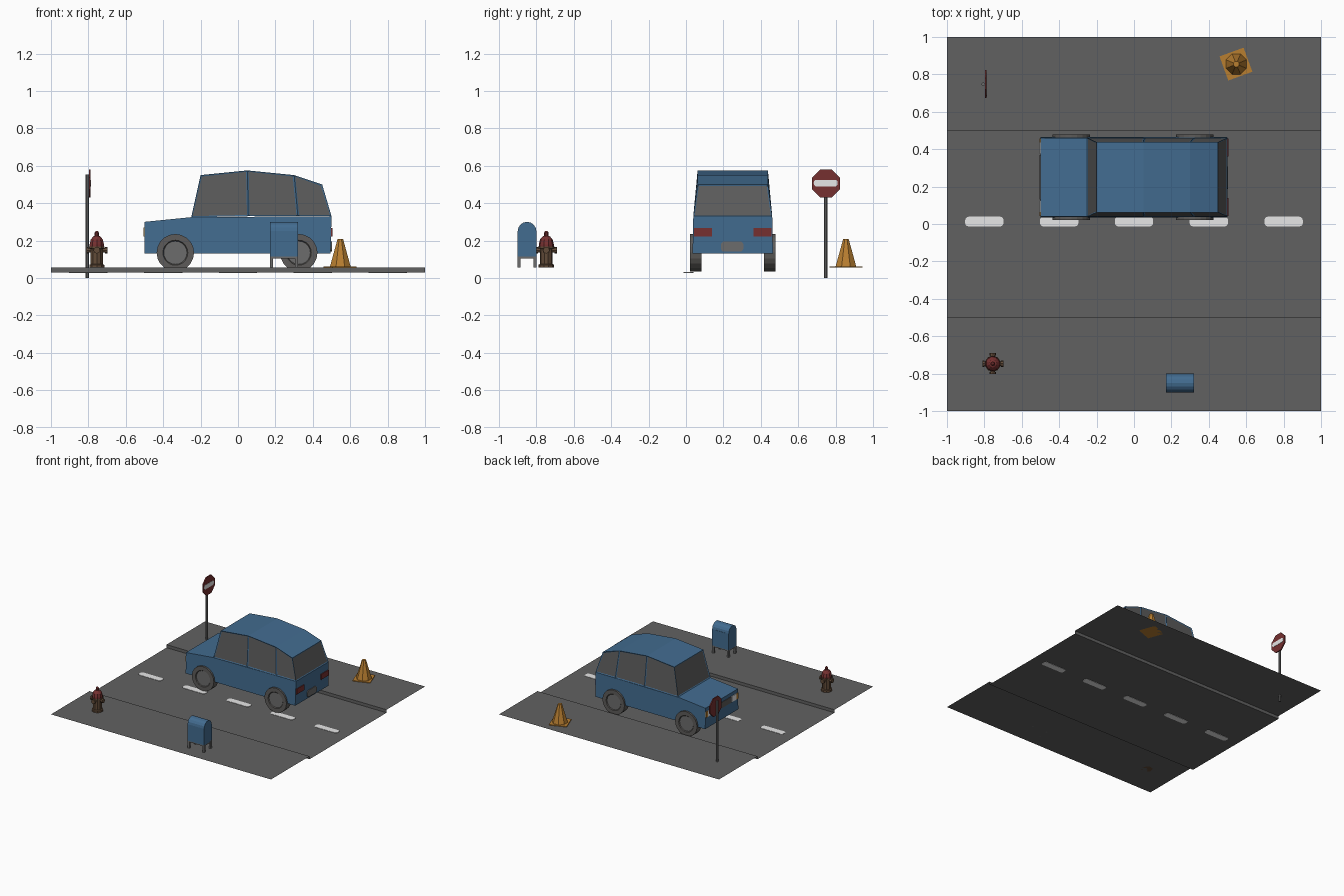
import bpy, bmesh, math
from mathutils import Matrix, Vector

if "Cube" in bpy.data.objects:
    bpy.data.objects.remove(bpy.data.objects["Cube"])


def material(name, r, g, b):
    m = bpy.data.materials.new(name)
    m.diffuse_color = (r, g, b, 1)
    m.use_nodes = True
    m.node_tree.nodes["Principled BSDF"].inputs["Base Color"].default_value = m.diffuse_color
    return m


BLUE = material("blue paint", 0.055, 0.15, 0.28)
ASPHALT = material("asphalt grey", 0.12, 0.12, 0.12)
GLASS = material("window grey", 0.105, 0.105, 0.105)
TYRE = material("tyre grey", 0.11, 0.105, 0.10)
METAL = material("metal grey", 0.15, 0.15, 0.15)
WHITE = material("white", 0.8, 0.8, 0.8)
RED = material("dark red", 0.18, 0.03, 0.03)
ORANGE = material("orange", 0.48, 0.21, 0.03)
BROWN = material("brown", 0.12, 0.07, 0.04)


def finish(name, bm, *mats, fix=True):
    if fix:
        bmesh.ops.recalc_face_normals(bm, faces=bm.faces[:])
    me = bpy.data.meshes.new(name)
    bm.to_mesh(me)
    bm.free()
    for m in mats:
        me.materials.append(m)
    ob = bpy.data.objects.new(name, me)
    bpy.context.collection.objects.link(ob)
    return ob


def prism(name, pts, axis, a, b, mat):
    """Extrude a 2D outline along an axis from a to b."""
    place = {"x": lambda p, d: (d, p[0], p[1]),
             "y": lambda p, d: (p[0], d, p[1]),
             "z": lambda p, d: (p[0], p[1], d)}[axis]
    bm = bmesh.new()
    lo = [bm.verts.new(place(p, a)) for p in pts]
    hi = [bm.verts.new(place(p, b)) for p in pts]
    bm.faces.new(lo)
    bm.faces.new(hi)
    for i in range(len(pts)):
        j = (i + 1) % len(pts)
        bm.faces.new((lo[i], lo[j], hi[j], hi[i]))
    return finish(name, bm, mat)


def box(name, x0, x1, y0, y1, z0, z1, mat):
    return prism(name, [(x0, y0), (x1, y0), (x1, y1), (x0, y1)], "z", z0, z1, mat)


def ngon(cx, cy, r, n, turn=0.0):
    return [(cx + r * math.cos(turn + 2 * math.pi * i / n),
             cy + r * math.sin(turn + 2 * math.pi * i / n)) for i in range(n)]


def pill(cx, cy, w, h, r):
    """Rectangle outline with rounded corners."""
    pts = []
    for k, (sx, sy) in enumerate([(1, 1), (-1, 1), (-1, -1), (1, -1)]):
        for s in range(4):
            t = math.pi / 2 * (k + s / 3)
            pts.append((cx + sx * (w / 2 - r) + r * math.cos(t),
                        cy + sy * (h / 2 - r) + r * math.sin(t)))
    return pts


def lathe(name, rings, n, x, y, mat):
    """Stack of n-sided rings (radius, z), capped at both ends."""
    bm = bmesh.new()
    loops = [[bm.verts.new((px, py, z)) for px, py in ngon(x, y, r, n, math.pi / n)]
             for r, z in rings]
    for lo, hi in zip(loops, loops[1:]):
        for i in range(n):
            j = (i + 1) % n
            bm.faces.new((lo[i], lo[j], hi[j], hi[i]))
    bm.faces.new(loops[0])
    bm.faces.new(loops[-1])
    return finish(name, bm, mat)


# Street: one thin sheet with two raised pavements
bm = bmesh.new()
prof = [(-1, .055), (-.5, .055), (-.5, .03), (.5, .03), (.5, .055), (1, .055)]
rows = [[bm.verts.new((x, y, z)) for x in (-1, 1)] for y, z in prof]
for a, b in zip(rows, rows[1:]):
    bm.faces.new((a[0], a[1], b[1], b[0]))
finish("street", bm, ASPHALT, fix=False)
for i in range(5):
    prism("lane_dash", pill(-0.8 + 0.4 * i, 0.013, 0.205, 0.052, 0.018), "z", 0.0275, 0.0325, WHITE)

# Car lower body, slightly wider at the bottom
CY = 0.25
bm = bmesh.new()
prof = [(-.5, .13), (.495, .13), (.5, .33), (-.25, .325), (-.5, .30)]
sides = [[bm.verts.new((x, CY + s * (0.215 if z < .2 else 0.211), z)) for x, z in prof] for s in (-1, 1)]
for loop in sides:
    bm.faces.new(loop)
for i in range(5):
    j = (i + 1) % 5
    bm.faces.new((sides[0][i], sides[0][j], sides[1][j], sides[1][i]))
finish("car_body", bm, BLUE)

# Car cabin with inset windows
bm = bmesh.new()
belt = [(-.25, .325), (.055, .33), (.32, .33), (.5, .33)]
roof = [(-.2, .55), (.05, .575), (.3, .55), (.45, .50)]
low, top = [[[bm.verts.new((x, CY + s * w, z)) for x, z in line] for s in (-1, 1)]
            for line, w in ((belt, .211), (roof, .188))]
windows = []
for i in range(3):
    for k in (0, 1):
        windows.append(bm.faces.new((low[k][i], low[k][i + 1], top[k][i + 1], top[k][i])))
    bm.faces.new((top[0][i], top[0][i + 1], top[1][i + 1], top[1][i]))
    bm.faces.new((low[0][i], low[0][i + 1], low[1][i + 1], low[1][i]))
for i in (0, 3):
    windows.append(bm.faces.new((low[0][i], low[1][i], top[1][i], top[0][i])))
bmesh.ops.recalc_face_normals(bm, faces=bm.faces[:])
bmesh.ops.inset_individual(bm, faces=windows, thickness=0.010, depth=-0.004)
for f in windows:
    f.material_index = 1
finish("car_cabin", bm, BLUE, GLASS, fix=False)

# Car lights, grille and plate
for s in (-1, 1):
    def strip(name, a, b, x0, x1, z0, z1, mat):
        y0, y1 = sorted((CY + s * a, CY + s * b))
        box(name, x0, x1, y0, y1, z0, z1, mat)
    strip("tail_light", .11, .208, .49, .505, .222, .266, RED)
    strip("headlight", .125, .185, -.505, -.495, .222, .270, WHITE)
    strip("indicator", .187, .208, -.505, -.495, .222, .270, ORANGE)
box("grille", -.504, -.495, CY - .12, CY + .12, .222, .270, TYRE)
prism("rear_plate", pill(CY - .003, .168, .12, .055, .018), "x", .49, .502, METAL)

# Wheels: tyre plus a shallow recessed hub
for x in (-.335, .325):
    for s in (-1, 1):
        bm = bmesh.new()
        R = Matrix.Rotation(math.pi / 2, 4, "X")
        bmesh.ops.create_cone(bm, cap_ends=True, segments=20, radius1=.1, radius2=.1, depth=.06,
                              matrix=Matrix.Translation((x, CY + s * .198, .135)) @ R)
        caps = [f for f in bm.faces if len(f.verts) == 20]
        bmesh.ops.inset_individual(bm, faces=caps, thickness=.033, depth=0)
        bmesh.ops.inset_individual(bm, faces=caps, thickness=.005, depth=-.006)
        for f in caps:
            f.material_index = 1
        finish("wheel", bm, TYRE, METAL, fix=False)

# Stop sign: pole, octagon plate and plain white band
lathe("sign_pole", [(.009, 0), (.009, .553)], 8, -.806, .747, METAL)
prism("sign_plate", ngon(.749, .505, .081, 8, math.pi / 8), "x", -.797, -.788, RED)
prism("sign_band", pill(.747, .507, .128, .036, .015), "x", -.789, -.786, WHITE)

# Fire hydrant
HX, HY = -.755, -.747
lathe("hydrant_body", [(.042, .055), (.042, .07), (.034, .074), (.034, .155), (.043, .158), (.043, .168)],
      10, HX, HY, BROWN)
lathe("hydrant_dome", [(.040, .168), (.040, .18), (.034, .205), (.02, .222), (.012, .225), (.012, .243), (.006, .25)],
      10, HX, HY, RED)
for axis, c, d in (("x", HY, HX), ("y", HX, HY)):
    prism("hydrant_nozzle", ngon(c, .148, .013, 8), axis, d - .048, d + .048, BROWN)
    for s in (-1, 1):
        prism("hydrant_cap", ngon(c, .148, .018, 8), axis, d + s * .044, d + s * .056, BROWN)

# Mailbox: arched body on four legs
arch = [(-.9, .115), (-.8, .115)] + [(-.85 + .05 * math.cos(math.pi * i / 8), .25 + .05 * math.sin(math.pi * i / 8))
                                   for i in range(9)]
prism("mailbox_body", arch, "x", .172, .322, BLUE)
box("mailbox_base", .175, .319, -.897, -.803, .105, .116, METAL)
for x in (.172, .306):
    for y in (-.9, -.816):
        box("mailbox_leg", x, x + .016, y, y + .016, .055, .125, METAL)
box("mailbox_hatch", .195, .300, -.801, -.798, .20, .25, BLUE)

# Traffic cone on a turned square base
prism("cone_base", ngon(.545, .855, .097, 4, math.pi / 4 + math.radians(20)), "z", .055, .061, ORANGE)
lathe("traffic_cone", [(.06, .06), (.016, .208)], 8, .547, .855, ORANGE)
